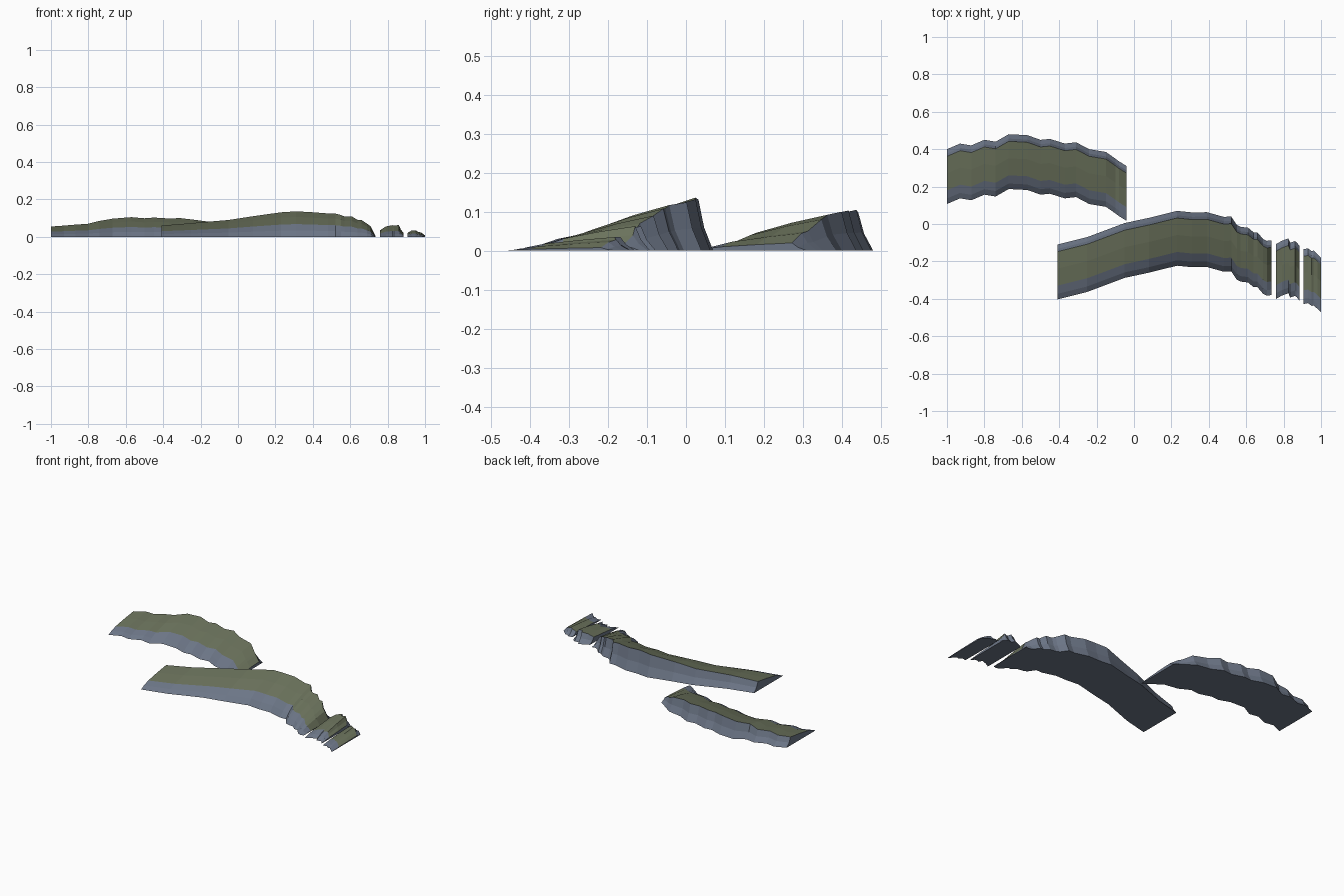
import bpy
import bmesh

cube = bpy.data.objects.get("Cube")
if cube:
    bpy.data.objects.remove(cube)


def make_material(name, rgb):
    mat = bpy.data.materials.new(name)
    mat.use_nodes = True
    mat.diffuse_color = (*rgb, 1)
    mat.node_tree.nodes["Principled BSDF"].inputs["Base Color"].default_value = (*rgb, 1)
    return mat


slate = make_material("slate rock", (0.15, 0.18, 0.24))
moss = make_material("mossy grass", (0.147, 0.17, 0.107))

# Cross-section: long front slope, crest, hollow rear cliff
# (fraction of depth, fraction of height)
PROFILE = [(0, 0), (0.1, 0.25), (0.25, 0.5), (0.56, 0.78), (0.87, 1), (0.92, 0.45), (1, 0)]
MOSS_STRIPS = (2, 3)
DEPTH = 0.293


def build_ridge(name, stations):
    """Loft the section through stations of (x, rear edge y, crest height)."""
    bm = bmesh.new()
    rings = [[bm.verts.new((x, rear - DEPTH * (1 - d), height * h)) for d, h in PROFILE]
             for x, rear, height in stations]
    count = len(PROFILE)
    for a, b in zip(rings, rings[1:]):
        for i in range(count):
            j = (i + 1) % count
            face = bm.faces.new((a[i], b[i], b[j], a[j]))
            face.material_index = int(i in MOSS_STRIPS)
    # End caps
    bm.faces.new(rings[0])
    bm.faces.new(rings[-1][::-1])
    bmesh.ops.recalc_face_normals(bm, faces=bm.faces)
    mesh = bpy.data.meshes.new(name)
    bm.to_mesh(mesh)
    bm.free()
    mesh.materials.append(slate)
    mesh.materials.append(moss)
    obj = bpy.data.objects.new(name, mesh)
    bpy.context.collection.objects.link(obj)


# Rear ridge with a scalloped edge
build_ridge("rear_ridge", [
    (-1, .4, .055), (-.93, .43, .06), (-.87, .42, .065), (-.8, .45, .07),
    (-.74, .44, .085), (-.67, .48, .097), (-.57, .475, .105), (-.5, .45, .099),
    (-.45, .455, .103), (-.37, .43, .098), (-.31, .437, .1), (-.24, .4, .092),
    (-.15, .385, .08), (-.1, .35, .05), (-.08, .335, .045), (-.04, .31, .02)])

# Front ridge, breaking down into steps on its left end
build_ridge("front_ridge", [
    (-.41, -.11, .06), (-.25, -.07, .073), (-.05, .005, .09), (.08, .033, .11),
    (.23, .07, .131), (.31, .062, .136), (.39, .063, .132), (.48, .038, .125),
    (.52, .04, .124), (.55, -.005, .117), (.57, -.015, .108), (.61, -.02, .108),
    (.64, -.045, .09), (.66, -.045, .09), (.69, -.08, .07), (.71, -.09, .055),
    (.735, -.087, .005)])

# Two detached boulders
build_ridge("large_boulder", [
    (.76, -.107, .035), (.79, -.09, .055), (.825, -.077, .062), (.835, -.1, .06),
    (.86, -.092, .063), (.87, -.098, .04), (.885, -.118, .02)])
build_ridge("small_boulder", [
    (.905, -.135, .02), (.93, -.13, .035), (.95, -.145, .035), (.96, -.142, .028),
    (.98, -.16, .022), (1, -.18, .008)])
